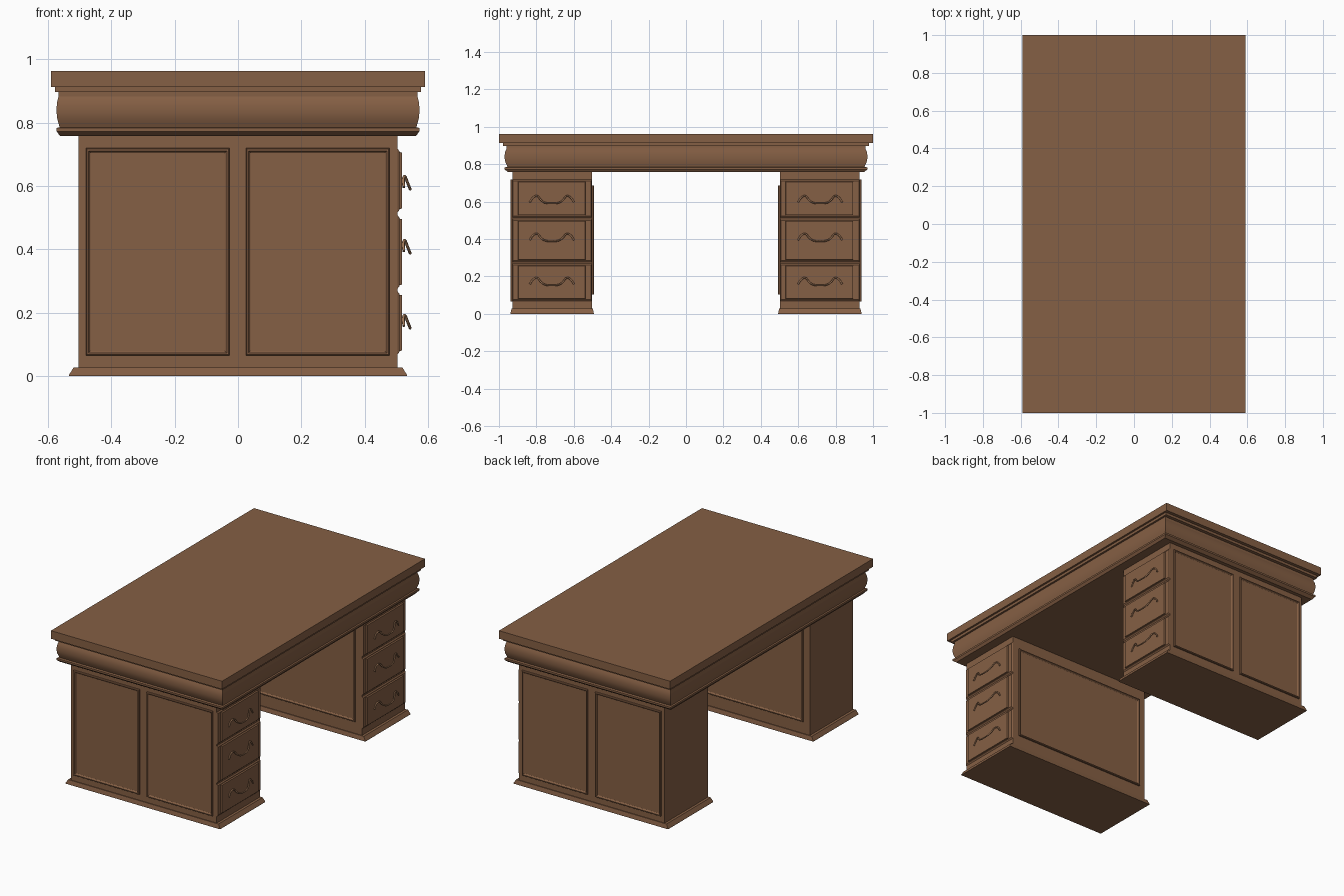
import bpy, bmesh
from mathutils import Vector

if "Cube" in bpy.data.objects:
    bpy.data.objects.remove(bpy.data.objects["Cube"])


def material(name, rgb):
    m = bpy.data.materials.new(name)
    m.diffuse_color = (*rgb, 1)
    m.use_nodes = True
    m.node_tree.nodes["Principled BSDF"].inputs["Base Color"].default_value = m.diffuse_color
    return m


WOOD = material("wood", (0.235, 0.115, 0.058))
METAL = material("handle_metal", (0.36, 0.19, 0.10))


def loft(name, rings, axis):
    """Solid from stacked rectangles (u0, u1, v0, v1, w); w runs along axis."""
    place = {"X": lambda u, v, w: (w, u, v),
             "Y": lambda u, v, w: (u, w, v),
             "Z": lambda u, v, w: (u, v, w)}[axis]
    bm = bmesh.new()
    loops = [[bm.verts.new(place(u, v, w))
              for u, v in ((u0, v0), (u1, v0), (u1, v1), (u0, v1))]
             for u0, u1, v0, v1, w in rings]
    for a, b in zip(loops, loops[1:]):
        for i in range(4):
            j = (i + 1) % 4
            bm.faces.new((a[i], a[j], b[j], b[i]))
    bm.faces.new(loops[0])
    bm.faces.new(loops[-1])
    bmesh.ops.recalc_face_normals(bm, faces=bm.faces)
    mesh = bpy.data.meshes.new(name)
    bm.to_mesh(mesh)
    bm.free()
    mesh.materials.append(WOOD)
    ob = bpy.data.objects.new(name, mesh)
    bpy.context.collection.objects.link(ob)
    return ob


def inset_rings(rect, steps):
    u0, u1, v0, v1 = rect
    return [(u0 + d, u1 - d, v0 + d, v1 - d, w) for d, w in steps]


def panel(name, rect, y, out):
    """Raised moulding frame around a flat field, on a face at y."""
    steps = ((0, -0.004), (0, 0.007), (0.003, 0.011), (0.008, 0.011),
             (0.013, 0.003), (0.015, 0.002))
    return loft(name, inset_rings(rect, [(d, y + out * h) for d, h in steps]), "Y")


def handle(name, y, z):
    """Drop handle: wavy bail hanging forward from two posts."""
    half = [(0.118, 0.523, -0.014), (0.10, 0.522, 0.012), (0.08, 0.526, 0.020),
            (0.06, 0.535, 0.000), (0.04, 0.541, -0.015)]
    path = ([(x, -dy, dz) for dy, x, dz in half] + [(0.543, 0, -0.020)]
            + [(x, dy, dz) for dy, x, dz in reversed(half)])
    cu = bpy.data.curves.new(name, "CURVE")
    cu.dimensions = "3D"
    cu.bevel_depth = 0.0045
    cu.bevel_resolution = 2
    cu.resolution_u = 4
    cu.use_fill_caps = True
    sp = cu.splines.new("BEZIER")
    sp.bezier_points.add(len(path) - 1)
    for p, (x, dy, dz) in zip(sp.bezier_points, path):
        p.co = Vector((x, y + dy, z + dz))
        p.handle_left_type = p.handle_right_type = "AUTO"
    cu.materials.append(METAL)
    ob = bpy.data.objects.new(name, cu)
    bpy.context.collection.objects.link(ob)


# Desk top with stepped, bulging cornice (profile is half-width in x, height)
profile = [(0.59, 0.962), (0.59, 0.912), (0.578, 0.912), (0.578, 0.896),
           (0.566, 0.896), (0.566, 0.882), (0.570, 0.868), (0.572, 0.85),
           (0.572, 0.83), (0.570, 0.812), (0.566, 0.797), (0.563, 0.785),
           (0.572, 0.783), (0.572, 0.772), (0.561, 0.757)]
top = loft("desk_top", [(-x, x, -x / 0.59, x / 0.59, z) for x, z in profile], "Z")
top.select_set(True)
bpy.context.view_layer.objects.active = top
bpy.ops.object.shade_smooth_by_angle(angle=0.45)

for side, s in (("front", -1), ("back", 1)):
    yi, yo = 0.503, 0.928          # inner and outer faces of the pedestal

    def span(a, b):
        return tuple(sorted((s * a, s * b)))

    # Pedestal body with flared plinth
    foot = [(0.533, 0.010, 0), (0.533, 0.010, 0.004), (0.519, 0.005, 0.027),
            (0.503, 0, 0.027), (0.503, 0, 0.76)]
    loft(side + "_pedestal",
         [(-x, x, *span(yi - d, yo + d), z) for x, d, z in foot], "Z")

    # Two panels outside, one large panel facing the knee space
    for label, x0, x1 in (("left", -0.48, -0.027), ("right", 0.025, 0.478)):
        panel(f"{side}_outer_panel_{label}", (x0, x1, 0.065, 0.719), s * yo, s)
    panel(side + "_inner_panel", (-0.46, 0.46, 0.102, 0.687), s * yi, -s)

    # Drawers: bevelled full-width front, raised field, drop handle
    for n, (z0, z1, zh) in enumerate(((0.516, 0.718, 0.610), (0.276, 0.508, 0.408),
                                      (0.068, 0.268, 0.172)), 1):
        y0, y1 = span(yi, yo)
        rings = [(y0, y1, z0, z1, 0.495), (y0, y1, z0, z1, 0.503),
                 (y0 + 0.004, y1 - 0.004, z0 + 0.008, z1 - 0.008, 0.509),
                 (y0 + 0.030, y1 - 0.034, z0 + 0.011, z1 - 0.011, 0.509),
                 (y0 + 0.032, y1 - 0.036, z0 + 0.013, z1 - 0.013, 0.518)]
        loft(f"{side}_drawer_{n}", rings, "X")
        handle(f"{side}_drawer_handle_{n}", s * 0.717, zh)
